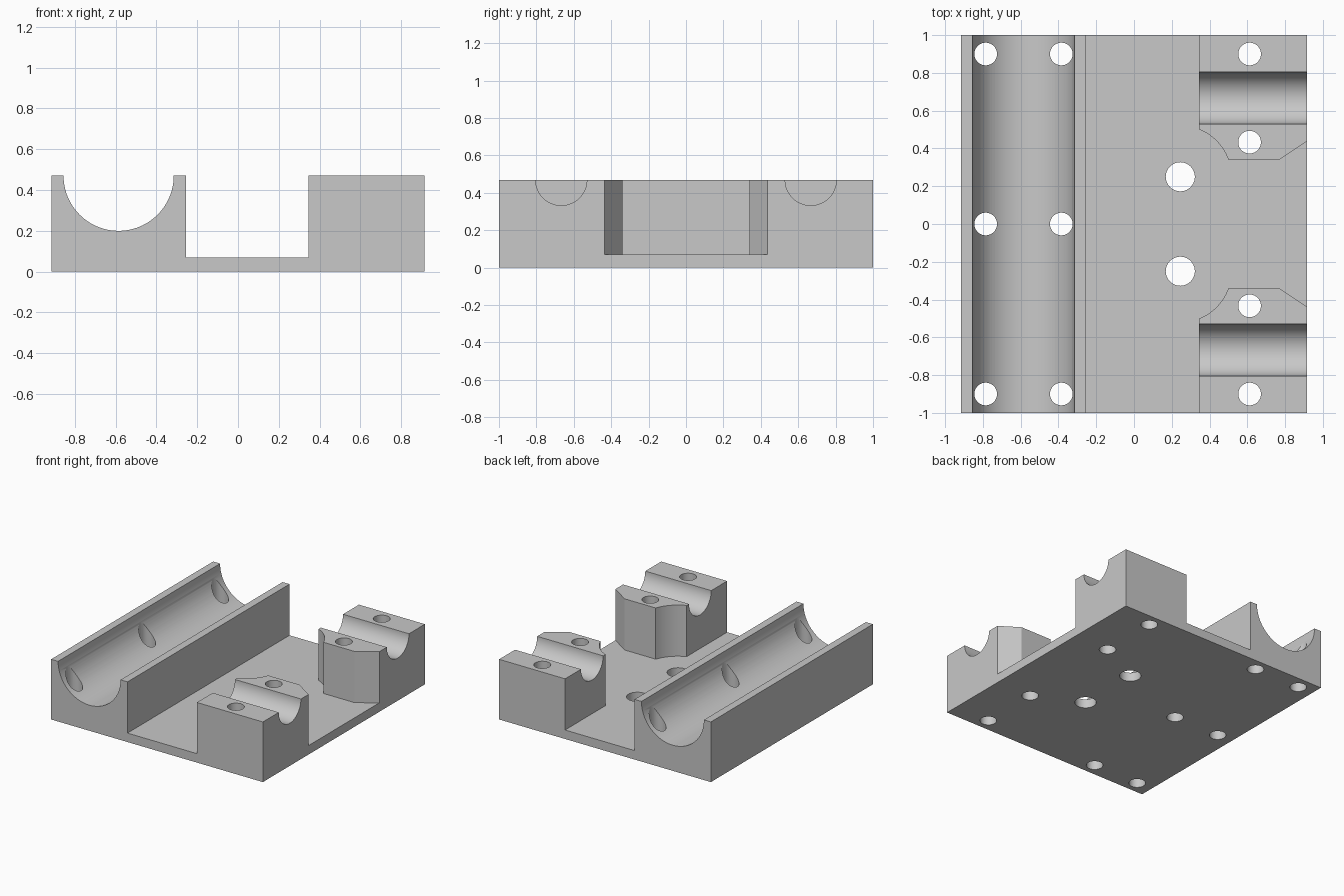
import bpy
import bmesh
import math
from mathutils import Matrix, Vector

old = bpy.data.objects.get("Cube")
if old:
    bpy.data.objects.remove(old, do_unlink=True)

grey = bpy.data.materials.new("light_grey")
grey.use_nodes = True
colour = (0.58, 0.58, 0.58, 1)
grey.diffuse_color = colour
grey.node_tree.nodes["Principled BSDF"].inputs["Base Color"].default_value = colour

HEIGHT, FLOOR = 0.47, 0.07
HALF_W, HALF_L = 0.915, 1.0


def add_object(name, bm):
    bmesh.ops.recalc_face_normals(bm, faces=bm.faces)
    mesh = bpy.data.meshes.new(name)
    bm.to_mesh(mesh)
    bm.free()
    mesh.materials.append(grey)
    obj = bpy.data.objects.new(name, mesh)
    bpy.context.collection.objects.link(obj)
    return obj


def prism(name, points, direction):
    bm = bmesh.new()
    face = bm.faces.new([bm.verts.new(p) for p in points])
    result = bmesh.ops.extrude_face_region(bm, geom=[face])
    verts = [v for v in result["geom"] if isinstance(v, bmesh.types.BMVert)]
    bmesh.ops.translate(bm, verts=verts, vec=Vector(direction))
    return add_object(name, bm)


def cylinder(name, centre, radius, depth, axis="Z", sides=48):
    turn = {"Z": Matrix(), "X": Matrix.Rotation(math.pi / 2, 4, "Y"),
            "Y": Matrix.Rotation(math.pi / 2, 4, "X")}[axis]
    bm = bmesh.new()
    bmesh.ops.create_cone(bm, cap_ends=True, segments=sides, radius1=radius,
                          radius2=radius, depth=depth,
                          matrix=Matrix.Translation(centre) @ turn)
    obj = add_object(name, bm)
    obj.hide_render = True
    return obj


def combine(target, tool, operation):
    mod = target.modifiers.new(operation.lower(), "BOOLEAN")
    mod.operation, mod.solver, mod.object = operation, "EXACT", tool
    bpy.context.view_layer.objects.active = target
    bpy.ops.object.modifier_apply(modifier=mod.name)
    bpy.data.objects.remove(tool, do_unlink=True)


# Base plate and long rail, with the half-round trough in the profile
trough_x, trough_r, steps = -0.585, 0.27, 48
profile = [(-HALF_W, 0), (HALF_W, 0), (HALF_W, FLOOR), (-0.255, FLOOR), (-0.255, HEIGHT)]
for i in range(steps + 1):
    a = math.pi * i / steps
    profile.append((trough_x + trough_r * math.cos(a), HEIGHT - trough_r * math.sin(a)))
profile.append((-HALF_W, HEIGHT))
body = prism("bearing_mount", [(x, -HALF_L, z) for x, z in profile], (0, 2 * HALF_L, 0))

# Rod clamp blocks, each with a rounded relief beside its large hole
hole_x, hole_y, relief = 0.245, 0.25, 0.27
start, end = math.acos(0.1 / relief), math.asin(0.09 / relief)
for side in (1, -1):
    outline = [(0.345, HALF_L)]
    for i in range(13):
        a = start + (end - start) * i / 12
        outline.append((hole_x + relief * math.cos(a), hole_y + relief * math.sin(a)))
    outline += [(0.77, 0.34), (HALF_W, 0.437), (HALF_W, HALF_L)]
    clamp = prism("rod_clamp", [(x, side * y, FLOOR) for x, y in outline],
                  (0, 0, HEIGHT - FLOOR))
    groove = cylinder("rod_groove", (0.63, side * 0.667, HEIGHT), 0.137, 1, "X", 64)
    combine(clamp, groove, "DIFFERENCE")
    combine(body, clamp, "UNION")

# Screw holes through rail, clamps and floor
holes = [(x, y, 0.06) for x in (-0.785, -0.385) for y in (-0.9, 0, 0.9)]
for side in (1, -1):
    holes += [(0.612, side * 0.9, 0.06), (0.612, side * 0.433, 0.06),
              (hole_x, side * hole_y, 0.077)]
for x, y, radius in holes:
    combine(body, cylinder("screw_hole", (x, y, 0.25), radius, 1), "DIFFERENCE")

# Smooth the round walls and keep the corners crisp
bpy.ops.object.select_all(action="DESELECT")
body.select_set(True)
bpy.context.view_layer.objects.active = body
bpy.ops.object.shade_smooth_by_angle(angle=math.radians(25))
